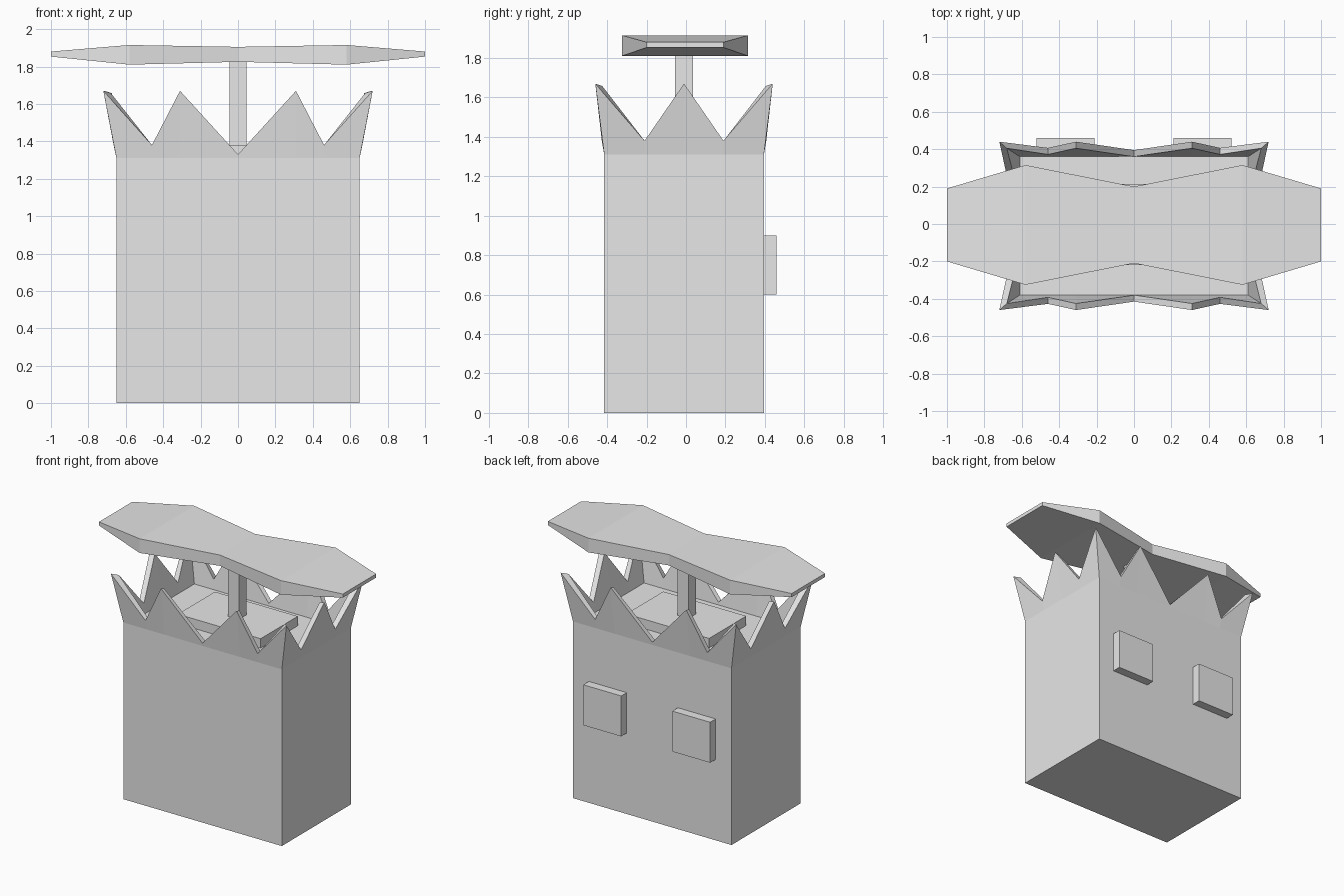
import bpy, bmesh

cube = bpy.data.objects.get("Cube")
if cube:
    bpy.data.objects.remove(cube, do_unlink=True)

GREY = (0.8, 0.8, 0.8, 1)
grey = bpy.data.materials.new("plain_grey")
grey.use_nodes = True
grey.diffuse_color = GREY
grey.node_tree.nodes["Principled BSDF"].inputs["Base Color"].default_value = GREY

MID_Y = -0.01   # depth centre of the body
FLOOR = 1.31    # top of the body, foot of the crown


def finish(name, bm):
    bmesh.ops.recalc_face_normals(bm, faces=bm.faces)
    mesh = bpy.data.meshes.new(name)
    bm.to_mesh(mesh)
    bm.free()
    mesh.materials.append(grey)
    obj = bpy.data.objects.new(name, mesh)
    bpy.context.collection.objects.link(obj)
    return obj


def box(name, low, high):
    bm = bmesh.new()
    bmesh.ops.create_cube(bm, size=1)
    for v in bm.verts:
        v.co = [a + (c + 0.5) * (b - a) for a, b, c in zip(low, high, v.co)]
    return finish(name, bm)


def strips(bm, rings, closed):
    """Join neighbouring rows of vertices with quads."""
    pairs = zip(rings, rings[1:] + rings[:1]) if closed else zip(rings, rings[1:])
    for a, b in pairs:
        n = len(a)
        for i in range(n):
            j = (i + 1) % n
            bm.faces.new((a[i], a[j], b[j], b[i]))


# Body with two raised panels on the back
box("body", (-0.65, MID_Y - 0.405, 0), (0.65, MID_Y + 0.405, FLOOR))
for side, x in (("right", -0.365), ("left", 0.365)):
    box("back_panel_" + side, (x - 0.155, 0.39, 0.6), (x + 0.155, 0.46, 0.9))

# Pedestal plate and post
box("pedestal_plate", (-0.34, -0.22, FLOOR - 0.01), (0.34, 0.215, 1.38))
box("post", (-0.045, MID_Y - 0.045, 1.37), (0.045, MID_Y + 0.045, 1.86))

# Flared zigzag crown: foot x, foot y, top x, top y, top z for one quarter
quarter = [
    (0.65, 0, 0.715, 0, 1.67),
    (0.65, 0.2, 0.665, 0.2, 1.38),
    (0.65, 0.405, 0.72, 0.45, 1.67),
    (0.46, 0.405, 0.46, 0.417, 1.38),
    (0.31, 0.405, 0.31, 0.45, 1.67),
    (0, 0.405, 0, 0.405, 1.33),
]


def flip(points, sx, sy):
    return [(sx * a, sy * b, sx * c, sy * d, z) for a, b, c, d, z in points]


loop = quarter + flip(quarter, -1, 1)[-2::-1]
loop += flip(loop, 1, -1)[-2:0:-1]

bm = bmesh.new()
rings = []
for fx, fy, tx, ty, tz in loop:
    # Wall thickness is taken off the sides each point lies on
    dx = 0.04 * (1 if fx > 0 else -1) if abs(fx) == 0.65 else 0
    dy = 0.035 * (1 if fy > 0 else -1) if abs(fy) == 0.405 else 0
    drop = 0.012 if tz > 1.5 else 0
    section = [(fx, fy, FLOOR), (tx, ty, tz),
               (tx - dx, ty - dy, tz - drop), (fx - dx, fy - dy, FLOOR)]
    rings.append([bm.verts.new((x, y + MID_Y, z)) for x, y, z in section])
strips(bm, rings, True)
finish("crown", bm)

# Bow-tie slab on top: x, half depth, underside, upper side
half = [(0, 0.205, 1.825, 1.905), (0.58, 0.32, 1.81, 1.915), (1, 0.195, 1.853, 1.88)]
stations = [(-x, w, lo, hi) for x, w, lo, hi in half[:0:-1]] + half
bm = bmesh.new()
rings = [[bm.verts.new((x, y - 0.005, z))
          for y, z in ((-w, lo), (w, lo), (w, hi), (-w, hi))]
         for x, w, lo, hi in stations]
strips(bm, rings, False)
bm.faces.new(rings[0])
bm.faces.new(rings[-1])
finish("top_slab", bm)
